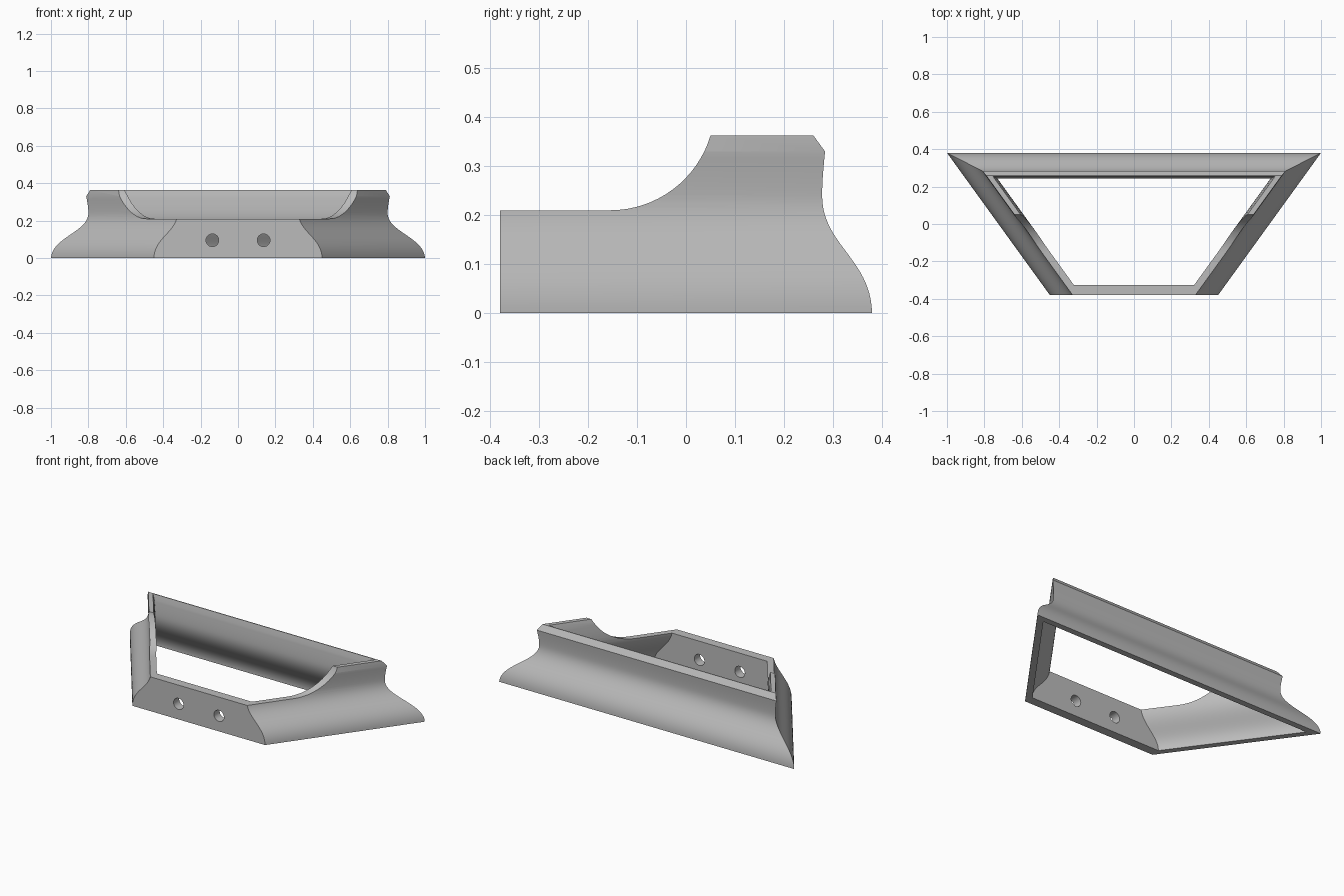
import bpy, bmesh, math
from mathutils import Vector
from mathutils.geometry import interpolate_bezier

if "Cube" in bpy.data.objects:
    bpy.data.objects.remove(bpy.data.objects["Cube"], do_unlink=True)

BACK, FRONT, TOP, WALL = 0.38, -0.38, 0.363, 0.036

grey = bpy.data.materials.new("plain grey")
grey.use_nodes = True
colour = (0.5, 0.5, 0.5, 1)
grey.diffuse_color = colour
grey.node_tree.nodes["Principled BSDF"].inputs["Base Color"].default_value = colour


def make_object(name, bm):
    bmesh.ops.recalc_face_normals(bm, faces=bm.faces)
    mesh = bpy.data.meshes.new(name)
    bm.to_mesh(mesh)
    bm.free()
    mesh.materials.append(grey)
    obj = bpy.data.objects.new(name, mesh)
    bpy.context.collection.objects.link(obj)
    return obj


def loft(name, rings):
    """Solid through a stack of closed rings with equal point counts."""
    bm = bmesh.new()
    loops = [[bm.verts.new(p) for p in ring] for ring in rings]
    for a, b in zip(loops, loops[1:]):
        for i in range(len(a)):
            j = (i + 1) % len(a)
            bm.faces.new((a[i], a[j], b[j], b[i]))
    bm.faces.new(loops[0])
    bm.faces.new(loops[-1])
    return make_object(name, bm)


def trapezoid(back, side, front, z):
    """Ring whose back is at y=back and whose slanted sides match profile value side."""
    def side_x(y):
        return (0.587 - (BACK - side) + 0.586 * y) / 0.81
    xf, xb = side_x(front), side_x(back)
    return [(-xf, front, z), (xf, front, z), (xb, back, z), (-xb, back, z)]


def cut(target, cutter):
    cutter.hide_render = True
    mod = target.modifiers.new(cutter.name, 'BOOLEAN')
    mod.operation = 'DIFFERENCE'
    mod.solver = 'EXACT'
    mod.object = cutter


# Ogee moulding profile (y, z), and its inward offset
lower = [(0.38, 0), (0.378, 0.11), (0.278, 0.14), (0.278, 0.24)]
upper = [(0.278, 0.24), (0.278, 0.27), (0.281, 0.30), (0.284, 0.33)]
profile = []
for curve, steps in ((lower, 24), (upper, 8)):
    pts = interpolate_bezier(*[Vector((y, z, 0)) for y, z in curve], steps)
    profile += [p.to_2d() for p in pts][1 if profile else 0:]

inner = []
for i, p in enumerate(profile):
    t = (profile[min(i + 1, len(profile) - 1)] - profile[max(i - 1, 0)]).normalized()
    inner.append(p + Vector((-t.y, t.x)) * WALL)
inner[0] = Vector((BACK - WALL, -0.05))
inner += [Vector((0.255, TOP)), Vector((0.255, TOP + 0.05))]

# Moulded frame, with the top chamfer on the back only
rings = [trapezoid(p.x, p.x, FRONT, p.y) for p in profile]
rings.append(trapezoid(0.26, 0.281, FRONT, TOP))
frame = loft("moulded_frame", rings)

# Hollow centre
cut(frame, loft("centre_cutter",
                [trapezoid(p.x, p.x, FRONT + 0.055, p.y) for p in inner]))

# Lowered front with curved shoulders
radius, start, low = 0.214, -0.155, 0.21
end = math.asin((0.05 - start) / radius)
outline = [(-0.6, 0.6), (-0.6, low)]
for i in range(17):
    a = end * i / 16
    outline.append((start + radius * math.sin(a), low + radius * (1 - math.cos(a))))
outline.append((0.052, 0.6))
cut(frame, loft("shoulder_cutter",
                [[(x, y, z) for y, z in outline] for x in (-1.2, 1.2)]))

# Two screw holes through the front wall
for side, x in (("right", -0.137), ("left", 0.137)):
    ring = [(x + 0.034 * math.cos(math.tau * i / 32), 0.095 + 0.034 * math.sin(math.tau * i / 32))
            for i in range(32)]
    cut(frame, loft(side + "_hole_cutter",
                    [[(px, y, pz) for px, pz in ring] for y in (-0.5, -0.25)]))

# Bake the cuts and remove the cutters
bpy.context.view_layer.update()
result = bpy.data.meshes.new_from_object(
    frame.evaluated_get(bpy.context.evaluated_depsgraph_get()))
cutters = [m.object for m in frame.modifiers]
frame.modifiers.clear()
frame.data = result
for c in cutters:
    bpy.data.objects.remove(c, do_unlink=True)

bpy.ops.object.select_all(action='DESELECT')
frame.select_set(True)
bpy.context.view_layer.objects.active = frame
bpy.ops.object.shade_smooth_by_angle(angle=math.radians(25))
